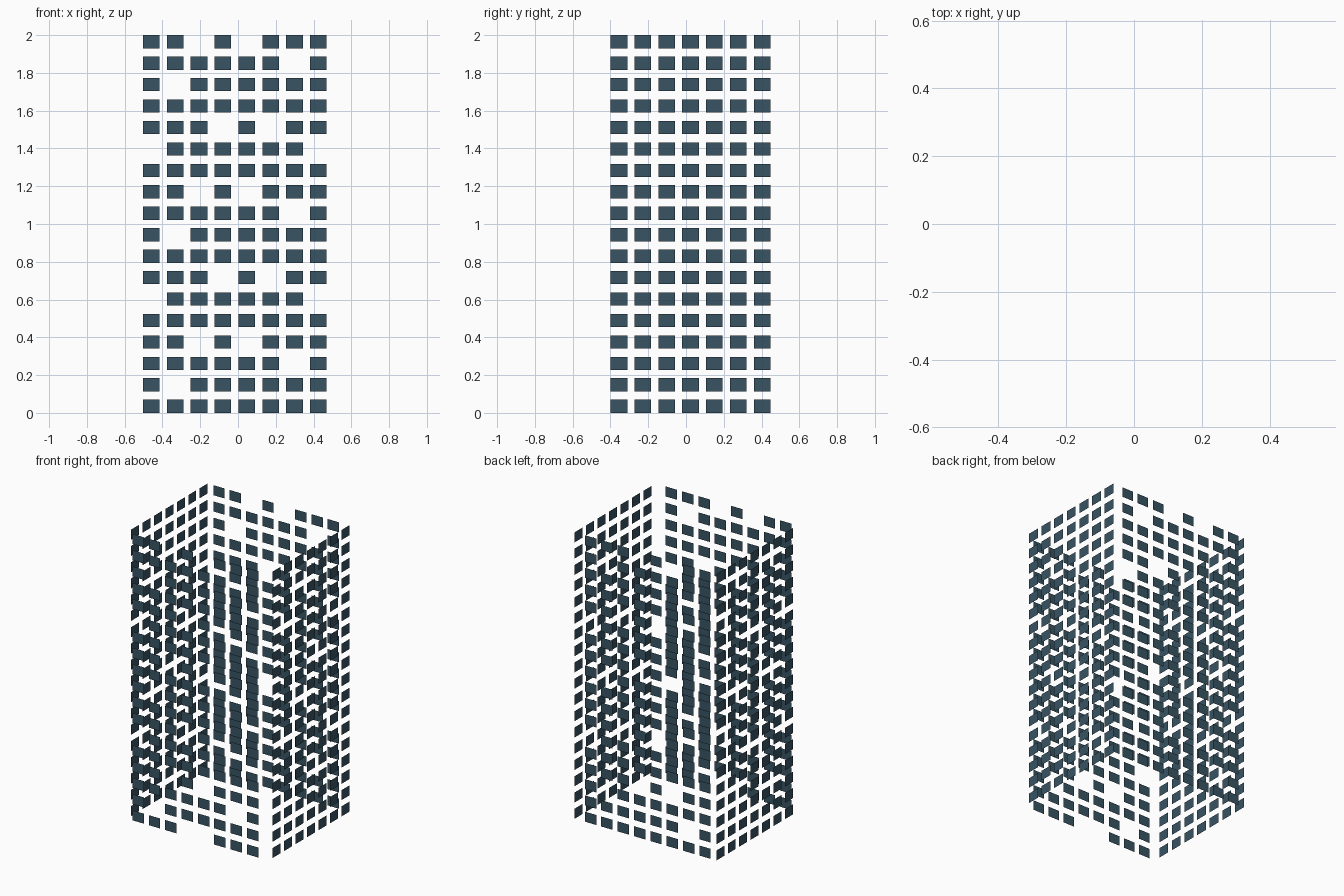
import bpy, bmesh

if "Cube" in bpy.data.objects:
    bpy.data.objects.remove(bpy.data.objects["Cube"])

ROWS, PITCH_Z, WIN_H = 18, 1.93 / 17, 0.07
PITCH, WIN_W = 0.1263, 0.088
HALF_X, HALF_Y = 0.547, 0.446
DARK_ROW = [5, 1, 3, 6, 3, 6, 2, 5]   # row (mod 7) left out in each column

glass = bpy.data.materials.new("window_glass")
glass.diffuse_color = (0.04, 0.09, 0.125, 1)
glass.use_nodes = True
glass.node_tree.nodes["Principled BSDF"].inputs["Base Color"].default_value = glass.diffuse_color


def window_wall(name, start, cols, place, flip, skip=lambda r, c: False):
    """Grid of flat panes; place maps (along, z) to a 3D point on the wall."""
    bm = bmesh.new()
    for r in range(ROWS):
        for c in range(cols):
            if skip(r, c):
                continue
            a, z = start + c * PITCH, r * PITCH_Z
            pts = [(a, z), (a + WIN_W, z), (a + WIN_W, z + WIN_H), (a, z + WIN_H)]
            if flip:
                pts.reverse()
            bm.faces.new([bm.verts.new(place(*p)) for p in pts])
    mesh = bpy.data.meshes.new(name)
    bm.to_mesh(mesh)
    bm.free()
    mesh.materials.append(glass)
    obj = bpy.data.objects.new(name, mesh)
    bpy.context.collection.objects.link(obj)


def unlit(r, c):
    return r % 7 == DARK_ROW[c]


def unlit_or_door(r, c):
    return unlit(r, c) or (r == 0 and c in (3, 4))


# Front (with entrance gap) and back walls
window_wall("front_windows", -0.503, 8, lambda a, z: (a, -HALF_Y, z), False, unlit_or_door)
window_wall("back_windows", -0.503, 8, lambda a, z: (a, HALF_Y, z), True, unlit)
# Full side walls
window_wall("right_windows", -0.399, 7, lambda a, z: (HALF_X, a, z), False)
window_wall("left_windows", -0.399, 7, lambda a, z: (-HALF_X, a, z), True)
